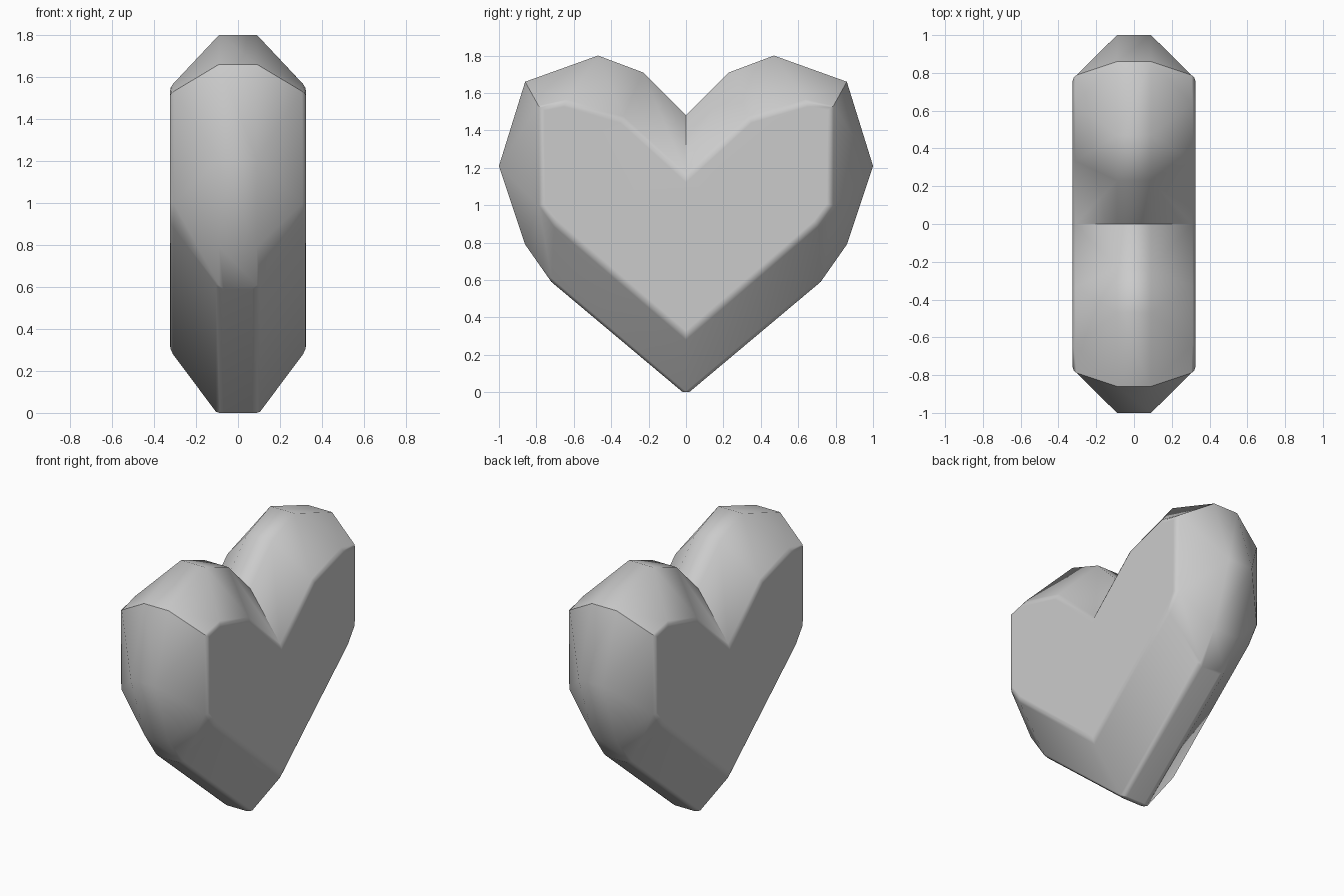
import bpy, bmesh, math

if "Cube" in bpy.data.objects:
    bpy.data.objects.remove(bpy.data.objects["Cube"])

# Half profiles (y, z), from the bottom tip round to the notch
RIM = [(0, -0.015), (0.72, 0.59), (0.86, 0.79), (1.0, 1.21),
       (0.86, 1.66), (0.47, 1.80), (0.23, 1.71), (0, 1.48)]
FACE = [(0, 0.30), (0.70, 0.90), (0.775, 1.0), (0.78, 1.525),
        (0.65, 1.55), (0.34, 1.46), (0, 1.15)]
RIM_X, FACE_X = 0.09, 0.325

# Facets between rim (r) and flat face (f), on one quarter
FACETS = ["r0 r1 f1 f0", "r1 r2 f2 f1", "r2 r3 f2", "r3 f3 f2", "r3 r4 f3",
          "r4 f4 f3", "r4 r5 f4", "r5 f5 f4", "r5 r6 f5", "r6 r7 f6 f5"]

bm = bmesh.new()
cache = {}


def vert(kind, i, sx, sy):
    y, z = (RIM if kind == "r" else FACE)[i]
    x = RIM_X if kind == "r" else FACE_X
    key = (sx * x, sy * y + 0.0, z)
    if key not in cache:
        cache[key] = bm.verts.new(key)
    return cache[key]


# Bevelled facets and outer rim band, mirrored in x and y
for sy in (1, -1):
    for sx in (1, -1):
        for f in FACETS:
            bm.faces.new([vert(t[0], int(t[1]), sx, sy) for t in f.split()])
    for i in range(len(RIM) - 1):
        bm.faces.new([vert("r", i, 1, sy), vert("r", i + 1, 1, sy),
                      vert("r", i + 1, -1, sy), vert("r", i, -1, sy)])

# Flat heart faces
caps = []
n = len(FACE)
for sx in (1, -1):
    loop = [vert("f", i, sx, 1) for i in range(n)]
    loop += [vert("f", i, sx, -1) for i in range(n - 2, 0, -1)]
    caps.append(bm.faces.new(loop))
bmesh.ops.recalc_face_normals(bm, faces=bm.faces)

# Soften the border of the flat faces and the bottom tip
edges = {e for c in caps for e in c.edges}
tip = {vert("r", 0, 1, 1), vert("r", 0, -1, 1)}
edges |= {e for e in bm.edges if set(e.verts) == tip}
edges |= {e for e in bm.edges
          if len(e.link_faces) == 2 and all(abs(abs(v.co.x) - RIM_X) < 1e-4 for v in e.verts)
          and e.verts[0].co.x * e.verts[1].co.x > 0
          and (e.verts[0] in tip or e.verts[1] in tip)}
bmesh.ops.bevel(bm, geom=list(edges), offset=0.022, segments=2, profile=0.5,
                affect='EDGES', clamp_overlap=True)
low = min(v.co.z for v in bm.verts)
for v in bm.verts:
    if v.co.z < 0.1:
        v.co.z = max(v.co.z, 0.0) if low < 0 else v.co.z - low
bmesh.ops.remove_doubles(bm, verts=bm.verts, dist=1e-5)

mesh = bpy.data.meshes.new("heart_gem")
bm.to_mesh(mesh)
bm.free()
heart = bpy.data.objects.new("heart_gem", mesh)
bpy.context.collection.objects.link(heart)
bpy.context.view_layer.objects.active = heart
heart.select_set(True)
bpy.ops.object.shade_smooth_by_angle(angle=math.radians(50))
wn = heart.modifiers.new("soft_facets", 'WEIGHTED_NORMAL')
wn.keep_sharp = True
